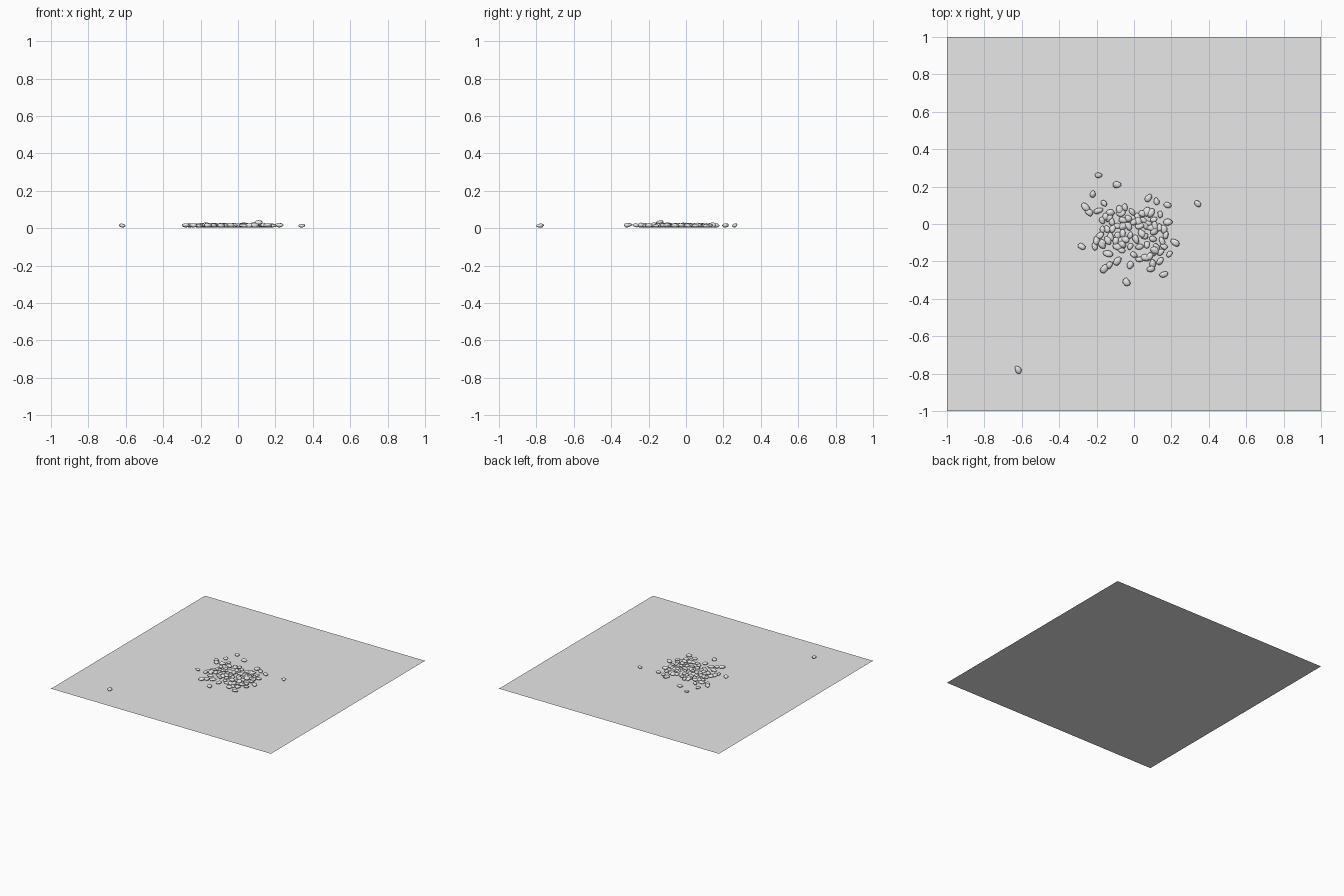
import bpy
import bmesh
import math
import random
from mathutils import Vector, Matrix, noise

random.seed(7)
cube = bpy.data.objects.get("Cube")
if cube:
    bpy.data.objects.remove(cube, do_unlink=True)


def make_material(name, value):
    mat = bpy.data.materials.new(name)
    mat.use_nodes = True
    colour = (value, value, value, 1)
    mat.diffuse_color = colour
    mat.node_tree.nodes["Principled BSDF"].inputs["Base Color"].default_value = colour
    return mat


grey = make_material("pale grey stone", 0.8)


def finish(bm, name):
    mesh = bpy.data.meshes.new(name)
    bm.to_mesh(mesh)
    bm.free()
    mesh.materials.append(grey)
    obj = bpy.data.objects.new(name, mesh)
    bpy.context.collection.objects.link(obj)
    return obj


# Flat square ground sheet
bm = bmesh.new()
bmesh.ops.create_grid(bm, x_segments=1, y_segments=1, size=1)
finish(bm, "ground_sheet")


def add_pebble(name, x, y, lift=0.0, scale=1.0):
    """Irregular, slightly flattened stone resting on the sheet."""
    bm = bmesh.new()
    bmesh.ops.create_icosphere(bm, subdivisions=2, radius=1)
    offset = Vector([random.uniform(-50, 50) for _ in range(3)])
    for v in bm.verts:
        v.co *= 1 + 0.35 * noise.noise(v.co * 0.9 + offset)
    size = scale * random.uniform(0.85, 1.1)
    stretch = Matrix.Diagonal((0.023 * size, 0.017 * size, 0.011 * size, 1))
    tilt = Matrix.Rotation(random.uniform(-0.3, 0.3), 4, "X")
    spin = Matrix.Rotation(random.uniform(0, math.tau), 4, "Z")
    bm.transform(spin @ tilt @ stretch)
    low = min(v.co.z for v in bm.verts)
    bm.transform(Matrix.Translation((x, y, 0.004 + lift - low)))
    for f in bm.faces:
        f.smooth = True
    finish(bm, name)


# Stones scattered around the rim, in hundredths of a unit
rim = [(-19, 26), (-9, 21), (-22, 16), (-26, 9), (34, 11), (8, 14), (12, 12),
       (18, 10), (-16, 11), (-19, 7), (-24, 6), (-5, 9), (-28, -12), (22, -10),
       (19, -16), (16, -27), (9, -24), (10, -21), (-2, -22), (-4, -31),
       (-16, -24), (-13, -22), (-9, -20), (-14, -16), (-62, -78), (3, -19),
       (18, 1)]
# Stones forming the dense middle
core = [(-21, -12), (-20, -9), (-18, -6), (-17, -11), (-14, -9), (-17, 2),
        (-12, 1), (-9, -1), (-6, 2), (-3, 3), (-3, -1), (0, 1), (2, 4), (5, 2),
        (3, -1), (6, -1), (-6, -5), (-2, -6), (-6, -11), (-2, -12), (1, -8),
        (4, -5), (9, -2), (9, 6), (14, 5), (7, -11), (10, -8), (14, -15),
        (15, -9), (17, -6), (14, -20), (6, -18), (16, -12), (11, -4)]
spots = [(x / 100, y / 100) for x, y in rim + core]

# Extra stones fill the gaps of the middle
while len(spots) < 92:
    angle = random.uniform(0, math.tau)
    reach = 0.19 * math.sqrt(random.random())
    x = -0.015 + reach * math.cos(angle)
    y = -0.05 + 0.8 * reach * math.sin(angle)
    if all(math.hypot(x - a, y - b) > 0.021 for a, b in spots):
        spots.append((x, y))

for i, (x, y) in enumerate(spots):
    add_pebble(f"pebble_{i + 1}", x, y)

# Stones lying on top of the others
add_pebble("stacked_pebble_right", 0.11, -0.14, 0.014)
add_pebble("stacked_pebble_left", -0.17, -0.10, 0.007)
add_pebble("under_pebble_right", 0.12, -0.13)
